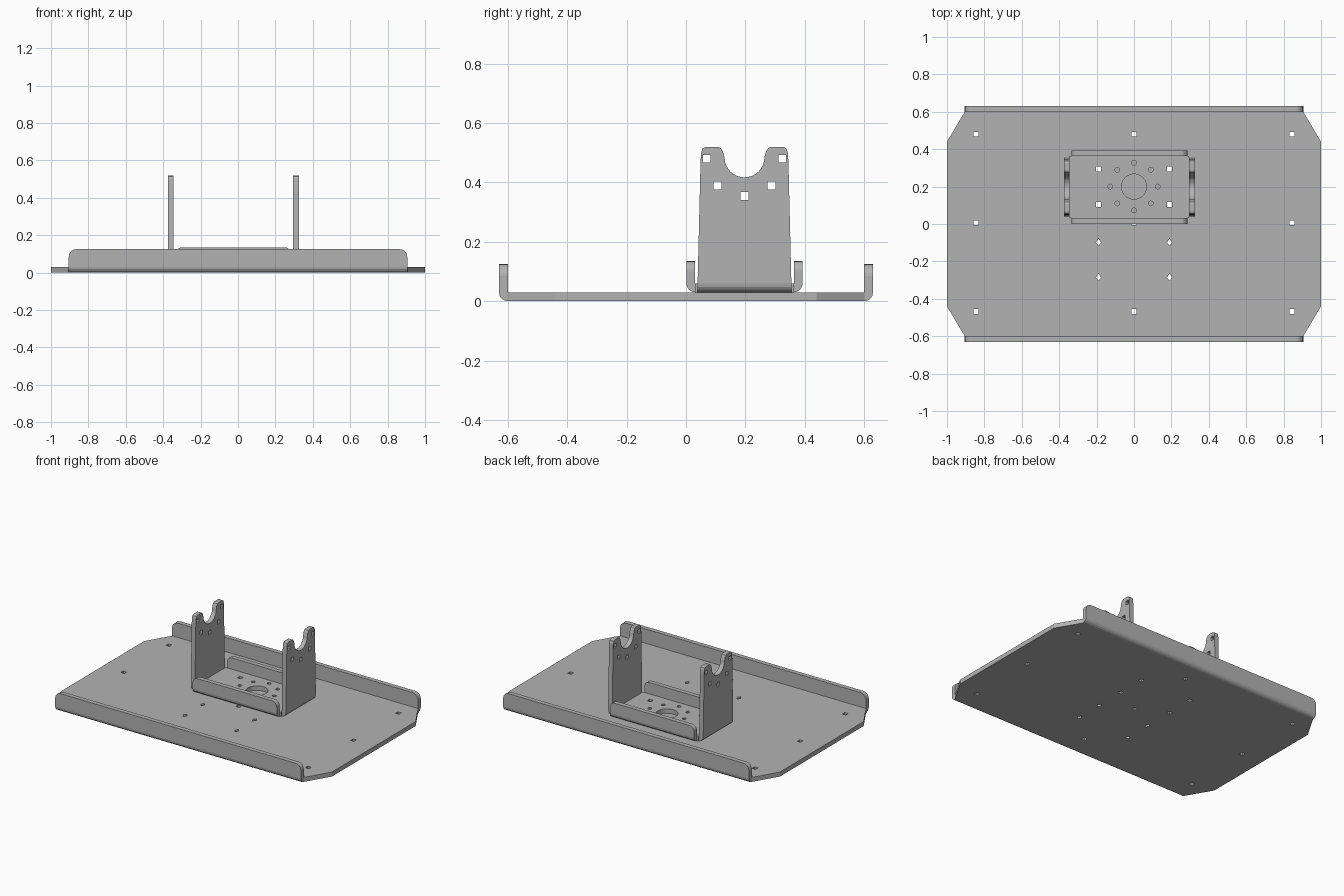
import bpy, bmesh
from math import pi, sin, cos
from mathutils import Matrix

old = bpy.data.objects.get("Cube")
if old:
    bpy.data.objects.remove(old)

steel = bpy.data.materials.new("grey_steel")
steel.use_nodes = True
GREY = (0.45, 0.45, 0.45, 1)
steel.diffuse_color = GREY
steel.node_tree.nodes["Principled BSDF"].inputs["Base Color"].default_value = GREY

T = 0.03            # sheet thickness and bend radius
XC, YC = -0.025, 0.197   # bracket centre

# Maps from sheet coordinates (u, v, depth) to the model
FLAT = Matrix.Identity(3)
FACING_Y = Matrix(((1, 0, 0), (0, 0, 1), (0, 1, 0)))
FACING_X = Matrix(((0, 0, 1), (1, 0, 0), (0, 1, 0)))


def ring(u, v, r, n=4, ru=None, turn=0.0):
    """Regular hole outline; ru gives a different width."""
    ru = ru or r
    return [(u + ru * cos(turn + 2 * pi * i / n), v + r * sin(turn + 2 * pi * i / n))
            for i in range(n)]


def square(u, v, half=0.013):
    return ring(u, v, half * 2 ** 0.5, turn=pi / 4)


def add_sheet(bm, outline, holes, axes, d0, d1):
    """Fill an outline with holes and extrude it from depth d0 to d1."""
    edges = []
    for loop in [outline] + holes:
        vs = [bm.verts.new(axes @ Matrix.Translation((u, v, d0)).translation) for u, v in loop]
        edges += [bm.edges.new((a, b)) for a, b in zip(vs, vs[1:] + vs[:1])]
    filled = bmesh.ops.triangle_fill(bm, edges=edges, use_beauty=True, use_dissolve=False)
    faces = [g for g in filled["geom"] if isinstance(g, bmesh.types.BMFace)]
    new = bmesh.ops.extrude_face_region(bm, geom=faces, use_keep_orig=True)
    verts = [g for g in new["geom"] if isinstance(g, bmesh.types.BMVert)]
    bmesh.ops.translate(bm, verts=verts, vec=axes.col[2] * (d1 - d0))


def finish(bm, name):
    bmesh.ops.recalc_face_normals(bm, faces=bm.faces)
    mesh = bpy.data.meshes.new(name)
    bm.to_mesh(mesh)
    bm.free()
    mesh.materials.append(steel)
    obj = bpy.data.objects.new(name, mesh)
    bpy.context.collection.objects.link(obj)
    return obj


def sheet(name, *args):
    bm = bmesh.new()
    add_sheet(bm, *args)
    return finish(bm, name)


def bend(c, side, z):
    """Quarter-round section joining a floor at height z to an upright."""
    arc = [(c + side * T * sin(a), z + T - T * cos(a)) for a in [i * pi / 8 for i in range(5)]]
    return arc + [(c, z + T)]


def lip(name, x0, x1, y, side, z, top, r):
    """Bent-up edge with rounded upper corners, rising from the floor edge y."""
    arc = [i * pi / 10 for i in range(6)]
    outline = [(x0, z + T), (x1, z + T)]
    outline += [(x1 - r + r * cos(a), top - r + r * sin(a)) for a in arc]
    outline += [(x0 + r - r * sin(a), top - r + r * cos(a)) for a in arc]
    bm = bmesh.new()
    add_sheet(bm, outline, [], FACING_Y, y, y + side * T)
    add_sheet(bm, bend(y, side, z), [], FACING_X, x0, x1)
    finish(bm, name)


# Base plate with clipped corners and mounting holes
quarter = [(1, 0.44), (0.905, 0.6)]
half = quarter + [(-x, y) for x, y in reversed(quarter)]
plate = half + [(-x, -y) for x, y in half]
bracket_bolts = [(x, y) for x in (-0.19, 0.19) for y in (0.105, 0.295)]
holes = [square(x, y) for x in (-0.845, 0, 0.845) for y in (-0.467, 0.007, 0.48)]
holes += [square(x, y) for x, y in bracket_bolts]
holes += [ring(x, y, 0.02, 4, 0.013) for x in (-0.19, 0.19) for y in (-0.285, -0.098)]
sheet("base_plate", plate, holes, FLAT, 0, T)
for name, side in (("front_lip", -1), ("back_lip", 1)):
    lip(name, -0.905, 0.905, side * 0.6, side, 0, 0.125, 0.04)

# Bracket floor with a large hole and a circle of small ones
hx, hy = 0.32, 0.166
floor = [(XC - hx, YC - hy), (XC + hx, YC - hy), (XC + hx, YC + hy), (XC - hx, YC + hy)]
holes = [ring(0, 0.2, 0.067, 32)]
holes += [ring(x, y, 0.013, 8) for x, y in ring(0, 0.2, 0.127, 8)]
holes += [square(x, y) for x, y in bracket_bolts]
sheet("bracket_floor", floor, holes, FLAT, T, 2 * T)
for name, side in (("bracket_front_lip", -1), ("bracket_back_lip", 1)):
    lip(name, XC - 0.31, XC + 0.31, YC + side * hy, side, T, 0.135, 0.035)

# Bracket uprights with a rounded cradle between two shoulders
shoulder = [(0.158, 2 * T), (0.148, 0.47), (0.146, 0.5), (0.141, 0.515), (0.13, 0.52),
            (0.09, 0.52), (0.08, 0.516), (0.073, 0.505)]
cradle = [(0.067 * cos(a), 0.484 - 0.067 * sin(a)) for a in [i * pi / 16 for i in range(17)]]
wall = shoulder + cradle + [(-u, v) for u, v in reversed(shoulder)]
wall = [(YC + u, v) for u, v in wall]
holes = [square(YC + s * u, v) for s in (-1, 1) for u, v in ((0.127, 0.48), (0.091, 0.39))]
holes.append(square(YC, 0.354))
for name, side in (("right_upright", -1), ("left_upright", 1)):
    x = XC + side * hx
    bm = bmesh.new()
    add_sheet(bm, wall, holes, FACING_X, x, x + side * T)
    add_sheet(bm, bend(x, side, T), [], FACING_Y, YC - 0.158, YC + 0.158)
    finish(bm, name)
